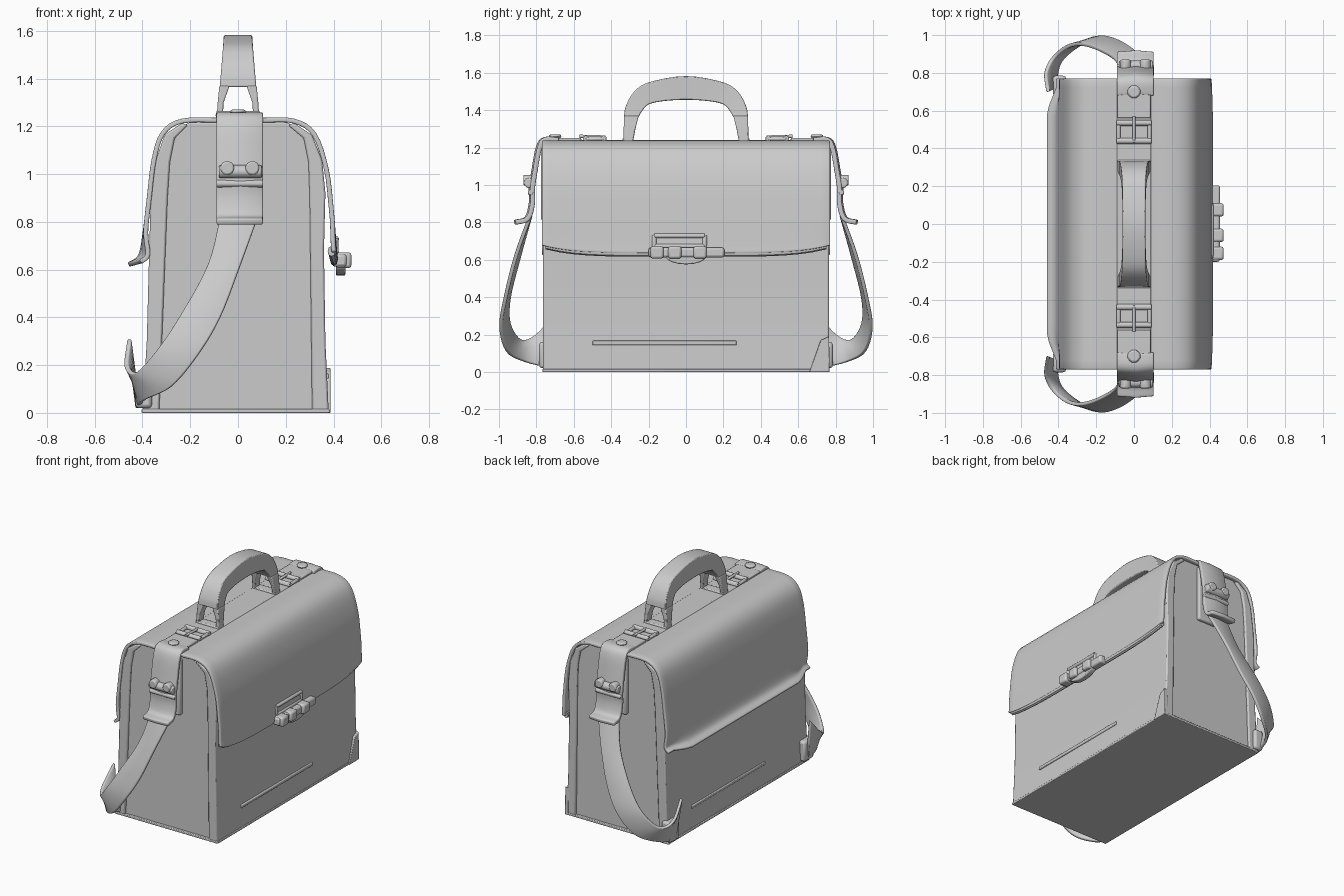
import bpy, bmesh, math
from mathutils import Vector

if "Cube" in bpy.data.objects:
    bpy.data.objects.remove(bpy.data.objects["Cube"])


def smooth_path(pts, n=5):
    """Catmull-Rom resampling of a list of vectors."""
    p = [Vector(v) for v in pts]
    p = [p[0] * 2 - p[1]] + p + [p[-1] * 2 - p[-2]]
    out = []
    for i in range(1, len(p) - 2):
        a, b, c, d = p[i - 1:i + 3]
        for k in range(n):
            t = k / n
            out.append(0.5 * (2 * b + (c - a) * t + (2 * a - 5 * b + 4 * c - d) * t * t
                              + (3 * b - a - 3 * c + d) * t ** 3))
    return out + [p[-2]]


def grid(name, rows, closed=False, thick=0, bevel=0):
    """Skin rows of points; closed rows become a capped solid, open rows a thick sheet."""
    bm = bmesh.new()
    vs = [[bm.verts.new(p) for p in r] for r in rows]
    m = len(rows[0])
    for a, b in zip(vs, vs[1:]):
        for j in range(m if closed else m - 1):
            k = (j + 1) % m
            bm.faces.new((a[j], a[k], b[k], b[j]))
    if closed:
        bm.faces.new(vs[0][::-1])
        bm.faces.new(vs[-1])
    bmesh.ops.recalc_face_normals(bm, faces=bm.faces)
    me = bpy.data.meshes.new(name)
    bm.to_mesh(me)
    bm.free()
    ob = bpy.data.objects.new(name, me)
    bpy.context.collection.objects.link(ob)
    if thick:
        s = ob.modifiers.new("thickness", 'SOLIDIFY')
        s.thickness, s.offset = thick, 0
    if bevel:
        b = ob.modifiers.new("bevel", 'BEVEL')
        b.width, b.segments, b.limit_method = bevel, 2, 'ANGLE'
    return ob


def box(name, x, y, z, bevel=0.006):
    rows = [[(x[0], y[0], h), (x[1], y[0], h), (x[1], y[1], h), (x[0], y[1], h)] for h in z]
    return grid(name, rows, True, bevel=bevel)


def extrude_y(name, prof, y0, y1, bevel=0.008):
    return grid(name, [[(x, y, z) for x, z in prof] for y in (y0, y1)], True, bevel=bevel)


def rod(name, a, b, r, n=12):
    a, b = Vector(a), Vector(b)
    d = (b - a).normalized()
    u = d.orthogonal().normalized()
    w = d.cross(u)
    ring = [r * (math.cos(2 * math.pi * i / n) * u + math.sin(2 * math.pi * i / n) * w) for i in range(n)]
    return grid(name, [[p + v for v in ring] for p in (a, b)], True, bevel=r * 0.3)


# Main body and the outer walls under the flaps
extrude_y("body", [(-.395, 0), (.335, 0), (.332, .6), (.315, 1.08), (.28, 1.18), (.20, 1.218),
                   (-.2, 1.218), (-.27, 1.18), (-.305, 1.08), (-.355, .65), (-.37, .3)], -.75, .75)
extrude_y("front_wall", [(.31, 0), (.38, 0), (.366, .3), (.36, .68), (.366, .92), (.352, 1.06), (.31, 1.163),
                         (.235, 1.214), (.21, 1.205), (.275, 1.15), (.295, 1.05), (.30, .9)], -.765, .765)
extrude_y("back_wall", [(-.33, 0), (-.40, 0), (-.382, .3), (-.372, .68), (-.366, .88), (-.344, 1.06),
                        (-.307, 1.165), (-.235, 1.214), (-.21, 1.205), (-.265, 1.15), (-.285, 1.05),
                        (-.295, .9)], -.765, .765)
box("base", (-.405, .383), (-.768, .768), (0, .016), .004)

# Cover: one sheet draped over the top, forming both flaps
prof = smooth_path([(-.458, .62, 0), (-.41, .655, 0), (-.39, .75, 0), (-.372, .9, 0), (-.352, 1.06, 0),
                    (-.315, 1.17, 0), (-.235, 1.222, 0), (-.08, 1.226, 0), (.1, 1.226, 0), (.235, 1.222, 0),
                    (.32, 1.165, 0), (.37, 1.02, 0), (.39, .86, 0), (.40, .74, 0), (.405, .68, 0),
                    (.41, .635, 0)], 4)
rows = []
for i in range(33):
    y = -.77 + 1.54 * i / 32
    e = (abs(y) / .77) ** 5
    step = max(0, min(1, (abs(y) - .60) / .12))
    row = []
    for p in prof:
        low = max(0, (.8 - p.y) / .18)
        if p.x < 0:
            row.append((p.x + .05 * step * low ** 2, y, p.y + .012 * step * low))
        else:
            row.append((p.x - .01 * e * low, y, p.y + .045 * e * low))
    rows.append(row)
grid("flap_cover", rows, thick=.02, bevel=.005)

# Rolled hem along the closing edge of the front flap
hem = []
for i in range(21):
    y = -.75 + 1.5 * i / 20
    e = (abs(y) / .77) ** 5
    hem.append([(.402 - .012 * e + .016 * math.cos(k * math.pi / 4), y,
                 .638 + .045 * e + .022 * math.sin(k * math.pi / 4)) for k in range(8)])
grid("flap_hem", hem, True)

# Low seams on both walls and the corner patch
extrude_y("front_seam", [(.36, .14), (.381, .145), (.381, .165), (.36, .17)], -.5, .27, .004)
extrude_y("back_seam", [(-.37, .14), (-.397, .145), (-.397, .165), (-.37, .17)], -.3, .5, .004)
grid("corner_patch", [[(x, .66, 0), (x, .768, 0), (x, .765, .19), (x, .72, .17)] for x in (.36, .387)],
     True, bevel=.004)

# Clasp on the front flap
box("clasp_plate", (.385, .414), (-.2, .2), (.635, .66))
for z in (.672, .728):
    rod("clasp_frame_bar", (.41, -.17, z), (.41, .1, z), .013)
for y in (-.17, .1):
    rod("clasp_frame_side", (.41, y, .66), (.407, y, .73), .013)
box("clasp_bar", (.395, .455), (-.2, .205), (.612, .665), .012)
for y in (-.155, -.06, .075):
    box("clasp_knuckle", (.41, .475), (y - .035, y + .035), (.606, .672), .012)
tongue = [(.41, .11 * math.cos(t * math.pi / 8), .62 - .045 * math.sin(t * math.pi / 8)) for t in range(9)]
grid("clasp_tongue", [tongue, [(.45, y, z) for _, y, z in tongue]], True, bevel=.006)

# Handle arch: sections of outer edge, inner edge and half width
half = [((.332, 1.365), (.252, 1.365), .077), ((.322, 1.42), (.238, 1.39), .072),
        ((.28, 1.495), (.20, 1.43), .066), ((.20, 1.548), (.12, 1.448), .062)]
secs = half + [((0, 1.582), (0, 1.455), .06)] + [((-o[0], o[1]), (-i[0], i[1]), w) for o, i, w in half[::-1]]
outer = smooth_path([(w, *o) for o, i, w in secs], 4)
inner = smooth_path([(w, *i) for o, i, w in secs], 4)
rows = [[(-o.x, o.y, o.z), (o.x, o.y, o.z), (i.x, i.y, i.z), (-i.x, i.y, i.z)] for o, i in zip(outer, inner)]
grid("handle", rows, True, bevel=.006)

# Strip running along the top
box("top_strip", (-.09, .09), (-.77, .77), (1.215, 1.24))

for s in (-1, 1):
    def ys(a, b):
        return tuple(sorted((s * a, s * b)))

    # Forked handle feet
    for k in (-1, 1):
        foot = [[(k * a, s * y0, z), (k * b, s * y0, z), (k * b, s * y1, z), (k * a, s * y1, z)]
                for a, b, y0, y1, z in ((.065, .09, .285, .335, 1.22), (.06, .085, .27, .333, 1.30),
                                        (.035, .078, .253, .332, 1.37))]
        grid("handle_foot", foot, True, bevel=.006)
    box("handle_base", (-.085, .085), ys(.28, .34), (1.22, 1.25))

    # Top buckle and strap layers
    box("buckle_pad", (-.088, .088), ys(.56, .75), (1.235, 1.252))
    for y in (.44, .535):
        rod("buckle_bar", (-.092, s * y, 1.248), (.092, s * y, 1.248), .016)
    for x in (-.082, .082):
        rod("buckle_side", (x, s * .44, 1.246), (x, s * .535, 1.246), .012)
    rod("buckle_pin", (0, s * .43, 1.256), (0, s * .57, 1.26), .009)
    rod("end_stud", (0, s * .70, 1.25), (0, s * .70, 1.27), .035)

    # End tab folding over and down the side
    path = smooth_path([(0, .68, 1.24), (0, .75, 1.243), (0, .782, 1.2), (0, .805, 1.08), (0, .82, .98),
                        (0, .82, .9), (0, .845, .82), (0, .91, .80)], 4)
    grid("end_tab", [[(-.09, s * p.y, p.z), (.01, s * (p.y + .008), p.z), (.104, s * p.y, p.z)] for p in path],
         thick=.026, bevel=.006)
    box("tab_backing", (-.085, .10), ys(.74, .775), (.81, 1.2), .01)

    # Ring hardware on the tab
    rod("ring_bar", (-.08, s * .838, 1.01), (.10, s * .838, 1.01), .028)
    for x in (-.045, .06):
        rod("ring_knob", (x, s * .815, 1.025), (x, s * .87, 1.025), .03)
    rod("ring_lower_bar", (-.09, s * .83, .96), (.105, s * .83, .96), .016)

    # Shoulder strap swinging to the rear lower corner
    left = smooth_path([(-.07, .83, .84), (-.125, .89, .62), (-.245, .945, .40), (-.34, .945, .26),
                        (-.425, .885, .17), (-.468, .80, .20), (-.455, .70, .31)])
    right = smooth_path([(.09, .83, .84), (.01, .91, .62), (-.075, .965, .40), (-.17, .99, .24),
                         (-.28, .955, .11), (-.39, .86, .055), (-.42, .72, .02)])
    rows = []
    for a, b in zip(left, right):
        rows.append([(v.x, s * v.y, v.z) for v in (a, a.lerp(b, .5), b)])
    grid("shoulder_strap", rows, thick=.02, bevel=.005)
    box("strap_anchor", (-.43, -.36), ys(.68, .785), (.02, .16), .015)

# Smooth shading with sharp edges kept
for ob in bpy.context.scene.objects:
    ob.select_set(True)
    bpy.context.view_layer.objects.active = ob
bpy.ops.object.shade_smooth_by_angle(angle=math.radians(35))
